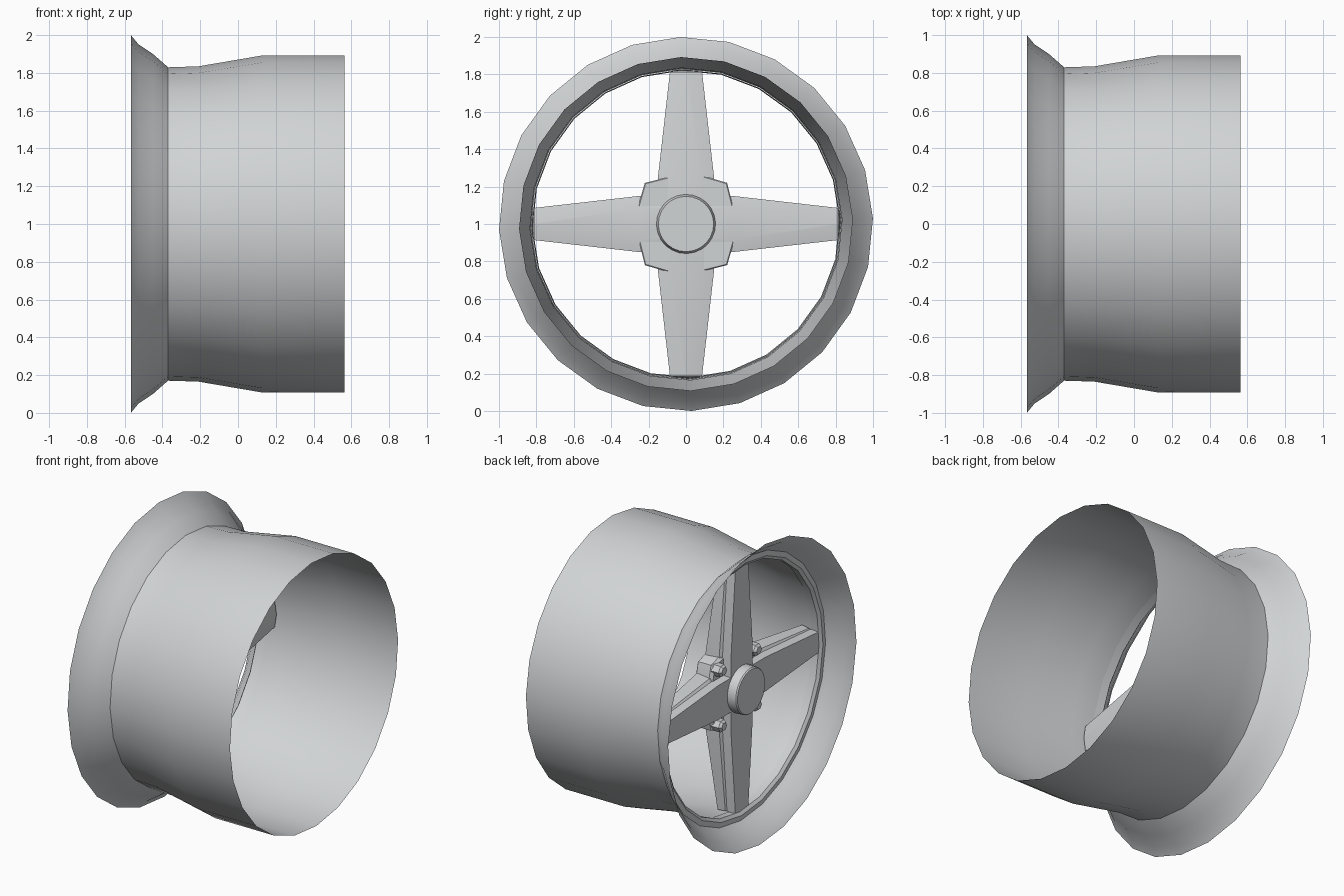
import bpy, bmesh, math
from mathutils import Matrix

old = bpy.data.objects.get("Cube")
if old:
    bpy.data.objects.remove(old, do_unlink=True)

GREY = (0.64, 0.66, 0.67, 1)
metal = bpy.data.materials.new("light_grey_metal")
metal.use_nodes = True
metal.diffuse_color = GREY
metal.node_tree.nodes["Principled BSDF"].inputs["Base Color"].default_value = GREY


def finish(name, bm, angle=30):
    """Turn a bmesh into a shaded object, lifted to the axle height."""
    bmesh.ops.translate(bm, vec=(0, 0, 1), verts=bm.verts)
    mesh = bpy.data.meshes.new(name)
    bm.to_mesh(mesh)
    bm.free()
    mesh.materials.append(metal)
    ob = bpy.data.objects.new(name, mesh)
    bpy.context.collection.objects.link(ob)
    bpy.ops.object.select_all(action='DESELECT')
    ob.select_set(True)
    bpy.context.view_layer.objects.active = ob
    bpy.ops.object.shade_smooth_by_angle(angle=math.radians(angle))


def skin(bm, loops, cap=False):
    """Bridge successive closed loops of points."""
    rows = [[bm.verts.new(p) for p in loop] for loop in loops]
    n = len(rows[0])
    for a, b in zip(rows, rows[1:]):
        for i in range(n):
            j = (i + 1) % n
            bm.faces.new((a[i], a[j], b[j], b[i]))
    if cap:
        bm.faces.new(rows[0][::-1])
        bm.faces.new(rows[-1])


def circle(x, r, sides, y=0, z=0, turn=0.03):
    steps = [turn + math.tau * i / sides for i in range(sides)]
    return [(x, y + r * math.cos(a), z + r * math.sin(a)) for a in steps]


def lathe(name, profile, sides=24, cap=False):
    bm = bmesh.new()
    skin(bm, [circle(x, r, sides) for x, r in profile], cap)
    bmesh.ops.recalc_face_normals(bm, faces=bm.faces)
    finish(name, bm)


# Thin barrel with flared flange, and the lip carrying the spokes
lathe("rim_barrel", [(0.565, 0.893), (0.13, 0.893), (-0.21, 0.835), (-0.37, 0.83),
                     (-0.45, 0.90), (-0.525, 0.95), (-0.567, 1.0)])
lathe("spoke_lip", [(-0.425, 0.875), (-0.43, 0.84), (-0.415, 0.82), (-0.36, 0.826)])

# Four tapered spokes: narrow front blade, wider back with a shallow star ridge
bm = bmesh.new()
for k in range(4):
    loops = []
    for r in (0.0, 0.25, 0.812):
        t = max(0, (r - 0.25) / 0.562)
        front = 0.115 - 0.047 * t
        wide = 0.15 - 0.064 * t
        ridge = 0.08 * (1 - t) + 0.004
        edge = -0.25 - 0.045 * t
        half = [(-0.415, front), (-0.355, front + 0.004), (-0.345, wide - 0.01),
                (edge, wide), (edge + 0.012, ridge)]
        section = half + [(x, -w) for x, w in reversed(half)]
        loops.append([(x, w, r) for x, w in section])
    # the front blade reaches on to the lip
    loops[-1] = [(x, w, 0.825 if x < -0.4 else r) for x, w, r in loops[-1]]
    spoke = bmesh.new()
    skin(spoke, loops, True)
    bmesh.ops.recalc_face_normals(spoke, faces=spoke.faces)
    bmesh.ops.rotate(spoke, verts=spoke.verts, matrix=Matrix.Rotation(k * math.pi / 2, 3, 'X'))
    part = bpy.data.meshes.new("spoke_part")
    spoke.to_mesh(part)
    spoke.free()
    bm.from_mesh(part)
    bpy.data.meshes.remove(part)
finish("spokes", bm, 10)

# Rounded square mounting plate
bm = bmesh.new()
quarter = [(0.25, 0.1), (0.22, 0.22), (0.1, 0.255)]
outline = []
for k in range(4):
    c, s = round(math.cos(k * math.pi / 2)), round(math.sin(k * math.pi / 2))
    outline += [(y * c - z * s, y * s + z * c) for y, z in quarter]
skin(bm, [[(x, y * f, z * f) for y, z in outline]
          for x, f in ((-0.36, 0.94), (-0.34, 1), (-0.245, 1), (-0.24, 0.98))], True)
bmesh.ops.recalc_face_normals(bm, faces=bm.faces)
finish("hub_plate", bm)

# Centre cap running through the hub
lathe("hub_cap", [(-0.485, 0.147), (-0.477, 0.153), (-0.24, 0.159), (-0.21, 0.148)], cap=True)

# Hexagonal bolts between the spokes
bm = bmesh.new()
for y in (-0.185, 0.185):
    for z in (-0.185, 0.185):
        skin(bm, [circle(x, r, 6, y, z) for x, r in
                  ((-0.34, 0.042), (-0.4, 0.042), (-0.415, 0.028))], True)
bmesh.ops.recalc_face_normals(bm, faces=bm.faces)
finish("hub_bolts", bm)
